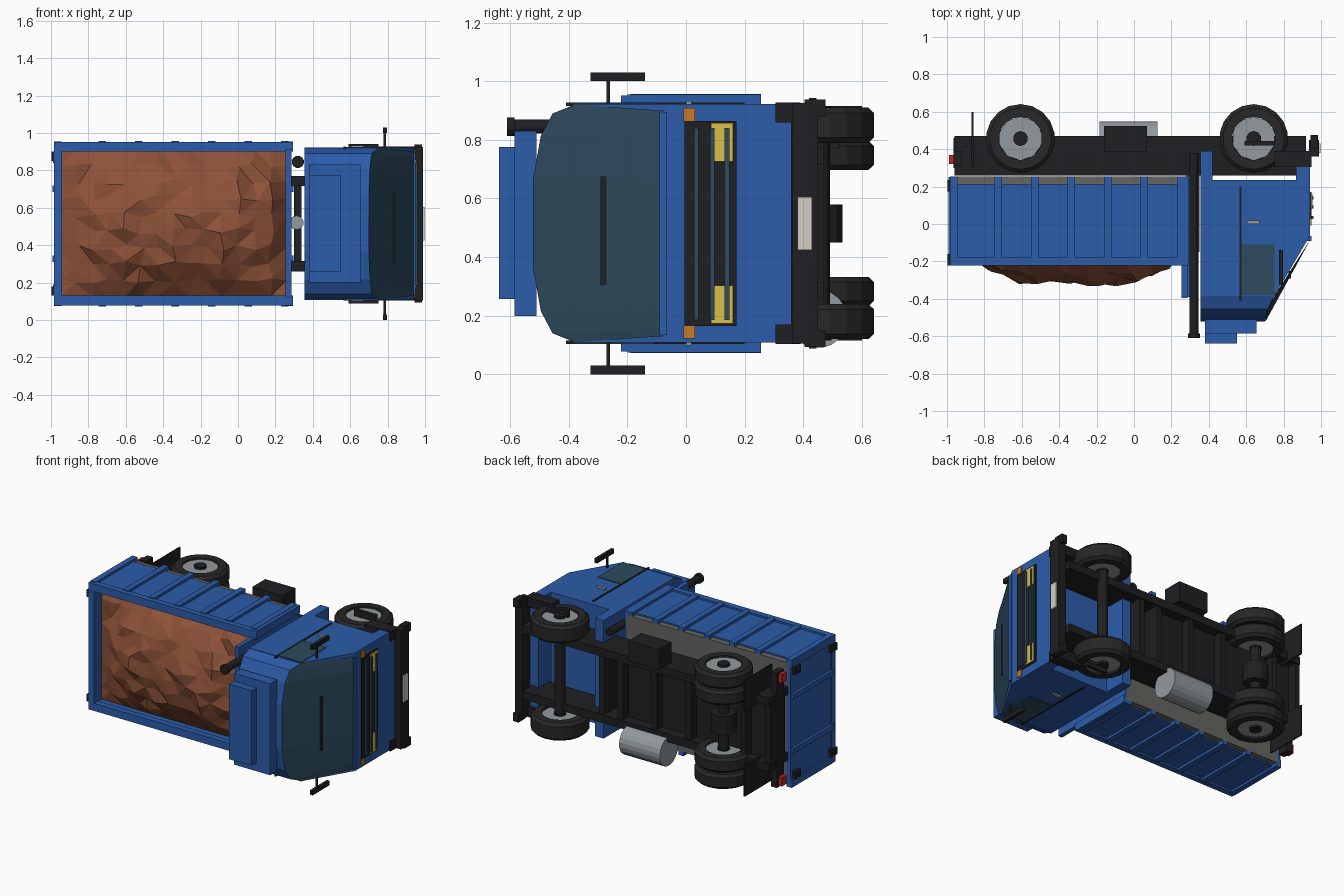
import bpy, bmesh, math, random
from mathutils import Vector, Matrix

if "Cube" in bpy.data.objects:
    bpy.data.objects.remove(bpy.data.objects["Cube"])

random.seed(4)
ZC = 0.515  # truck centre plane: length runs along x, truck "up" is -y, width is z


def mat(name, r, g, b):
    m = bpy.data.materials.new(name)
    m.diffuse_color = (r, g, b, 1)
    m.use_nodes = True
    m.node_tree.nodes["Principled BSDF"].inputs["Base Color"].default_value = m.diffuse_color
    return m


BLUE = mat("blue_paint", .025, .107, .40)
DARK = mat("black", .014, .014, .016)
TYRE = mat("rubber", .02, .02, .02)
GLASS = mat("glass", .026, .07, .11)
SOIL = mat("soil", .27, .085, .04)
STEEL = mat("steel", .29, .32, .34)
FLOOR = mat("floor_grey", .13, .13, .12)
YELLOW = mat("lamp_yellow", .70, .53, .07)
ORANGE = mat("lamp_orange", .58, .20, .02)
RED = mat("lamp_red", .50, .02, .02)
WHITE = mat("plate_white", .65, .63, .55)


def finish(name, bm, m):
    bmesh.ops.recalc_face_normals(bm, faces=bm.faces)
    me = bpy.data.meshes.new(name)
    bm.to_mesh(me)
    bm.free()
    me.materials.append(m)
    o = bpy.data.objects.new(name, me)
    bpy.context.collection.objects.link(o)
    return o


def loft(name, rings, m, sides=(0,), caps=True, closed=True):
    """Skin rings of points; sides=(0, 1) adds a copy mirrored across the centre plane."""
    for s in sides:
        bm = bmesh.new()
        vs = [[bm.verts.new((x, y, 2 * ZC - z if s else z)) for x, y, z in r] for r in rings]
        n = len(rings[0])
        for a, b in zip(vs, vs[1:]):
            for i in range(n):
                bm.faces.new((a[i], a[(i + 1) % n], b[(i + 1) % n], b[i]))
        if caps:
            bm.faces.new(vs[0])
            bm.faces.new(vs[-1])
        elif closed:
            for i in range(n):
                bm.faces.new((vs[-1][i], vs[-1][(i + 1) % n], vs[0][(i + 1) % n], vs[0][i]))
        finish(name, bm, m)


def prism(name, pts, z0, z1, m, sides=(0,)):
    loft(name, [[(x, y, z) for x, y in pts] for z in (z0, z1)], m, sides)


def box(name, x0, x1, y0, y1, z0, z1, m, sides=(0,)):
    prism(name, [(x0, y0), (x1, y0), (x1, y1), (x0, y1)], z0, z1, m, sides)


def circle(c, r, axis, n):
    out = []
    for i in range(n):
        a = 2 * math.pi * (i + .5) / n
        u, v = r * math.cos(a), r * math.sin(a)
        out.append({"x": (c[0], c[1] + u, c[2] + v), "y": (c[0] + u, c[1], c[2] + v),
                    "z": (c[0] + u, c[1] + v, c[2])}[axis])
    return out


def cyl(name, a, b, r, axis, m, n=12, sides=(0,)):
    loft(name, [circle(a, r, axis, n), circle(b, r, axis, n)], m, sides)


BOTH = (0, 1)

# Wheels: single at the front, dual at the rear
def wheel(name, x, z0, z1, sides=BOTH):
    y = .457
    prof = [(.115, z0), (.165, z0), (.184, z0 + .018), (.184, z1 - .018), (.165, z1), (.115, z1)]
    loft(name + "_tyre", [circle((x, y, z), r, "z", 18) for r, z in prof], TYRE, sides, caps=False)
    cyl(name + "_rim", (x, y, z0 + .012), (x, y, z1 - .012), .117, "z", STEEL, 10, sides)
    cyl(name + "_hub", (x, y, z0), (x, y, z1 + .004), .04, "z", DARK, 10, sides)


wheel("front_wheel", .64, .79, .91)
wheel("rear_outer_wheel", -.607, .81, .91)
wheel("rear_inner_wheel", -.607, .697, .797)
for n, x in (("front", .64), ("rear", -.607)):
    cyl(n + "_axle", (x, .457, .2), (x, .457, .83), .035, "z", DARK)
cyl("differential", (-.607, .457, .45), (-.607, .457, .58), .08, "z", DARK)

# Chassis rails, middle plate and cross members
box("chassis_rail", -.96, .92, .26, .47, .715, .77, DARK, BOTH)
box("chassis_plate", -.94, .2, .30, .40, .3, .73, DARK)
for x in (-.965, -.78, -.36, -.1, .16, .30):
    box("cross_member", x, x + .04, .30, .46, .3, .73, DARK)
box("rear_light_bar", -.965, -.92, .31, .39, .12, .91, DARK)
box("tail_light", -.99, -.965, .32, .37, .84, .90, RED, BOTH)
box("mud_flap", -.868, -.858, .30, .60, .70, .915, DARK, BOTH)
box("fuel_box", -.16, .07, .385, .525, .77, .91, DARK)
cyl("air_tank", (-.185, .45, .19), (.125, .45, .19), .1, "x", STEEL, 20)

# Tipper bed: floor, walls, rails, ribs
box("bed_floor", -.96, .275, .215, .255, .10, .93, FLOOR)
box("bed_side", -.97, .28, -.20, .215, .905, .94, BLUE, BOTH)
box("bed_top_rail", -.985, .295, -.222, -.18, .900, .952, BLUE, BOTH)
for i in range(6):
    x = -.745 + i * .195
    box("bed_rib", x, x + .04, -.19, .255, .93, .957, BLUE, BOTH)
box("bed_rear_post", -.985, -.945, -.2, .255, .90, .955, BLUE, BOTH)
box("bed_front_post", .255, .295, -.2, .255, .90, .955, BLUE, BOTH)
box("tailgate", -.975, -.945, -.20, .255, .10, .93, BLUE)
box("tailgate_top_rail", -.985, -.942, -.222, -.18, .10, .93, BLUE)
box("tailgate_rib", -.993, -.97, -.2, .25, .685, .72, BLUE, BOTH)
box("tailgate_hinge", -.998, -.96, -.222, -.16, .85, .90, DARK, BOTH)
box("tailgate_latch", -.998, -.96, .175, .235, .85, .90, DARK, BOTH)
box("headboard", .255, .285, -.395, .255, .12, .91, BLUE)
box("headboard_rib", .28, .298, -.39, .255, .685, .715, BLUE, BOTH)
cyl("hoist_ram", (.313, .32, .52), (.313, -.15, .52), .038, "y", STEEL, 10)

# Heaped faceted soil load
bm = bmesh.new()
NX, NZ = 14, 9
grid = []
for i in range(NX + 1):
    row = []
    for j in range(NZ + 1):
        u, v = i / NX, j / NZ
        edge = i in (0, NX) or j in (0, NZ)
        du = 0 if edge else random.uniform(-.018, .018)
        dv = 0 if edge else random.uniform(-.018, .018)
        dome = min(1, 3.6 * u * (1.06 - u) * 1.2) * math.sin(math.pi * v) ** .8
        y = -.135 - .185 * dome - (0 if edge else random.uniform(-.02, .022))
        row.append(bm.verts.new((-.95 + 1.21 * u + du, -.135 if edge else y, .125 + .785 * v + dv)))
    grid.append(row)
for i in range(NX):
    for j in range(NZ):
        bm.faces.new((grid[i][j], grid[i + 1][j], grid[i + 1][j + 1], grid[i][j + 1]))
bmesh.ops.triangulate(bm, faces=bm.faces)
finish("soil_load", bm, SOIL)

# Cab body, rounded roof and wraparound windscreen
prism("cab_body", [(.355, .39), (.42, .39), (.42, .235), (.865, .235), (.865, .37), (.94, .36),
                   (.94, -.065), (.75, -.385), (.355, -.385)], .108, .922, BLUE)
half = [(.75, -.38, .405), (.715, -.455, .375), (.705, -.495, .30), (.70, -.522, .15)]
arch = [(x, y, ZC + d) for x, y, d in half] + [(x, y, ZC - d) for x, y, d in reversed(half)]
loft("cab_roof", [[(.355, y, z) for x, y, z in arch], arch], BLUE)
base = [(.946, -.078, ZC + (z - ZC) * .95) for x, y, z in arch]
loft("windscreen", [[(x + .003, y, z) for x, y, z in arch], base], GLASS, caps=False, closed=False)
box("windscreen_sill", .92, .948, -.09, -.065, .135, .895, BLUE)
box("roof_box_lower", .38, .655, -.585, -.51, .20, .83, BLUE)
box("roof_box_upper", .38, .55, -.638, -.58, .257, .775, BLUE)
prism("side_window", [(.575, -.11), (.75, -.11), (.75, -.38), (.575, -.38)], .915, .926, GLASS, BOTH)
box("door_seal", .564, .576, -.41, .20, .915, .927, DARK, BOTH)
box("door_handle", .605, .67, 0, .018, .92, .932, STEEL, BOTH)
prism("wiper", [(.826, -.292), (.84, -.292), (.84, -.25), (.826, -.25)], .305, .675, DARK)
box("mirror_arm", .779, .791, -.271, -.259, .90, 1.01, DARK, BOTH)
box("mirror", .775, .797, -.325, -.14, 1.0, 1.03, DARK, BOTH)
box("cab_step", .59, .75, .42, .445, .88, .942, DARK, BOTH)
box("bumper_return", .75, .95, .305, .39, .86, .927, DARK, BOTH)

# Front face: grille, lamps, bumper, plate
box("grille", .93, .948, -.005, .172, .165, .865, DARK)
for y in (.035, .09, .14):
    box("grille_bar", .94, .96, y - .008, y + .008, .185, .84, GLASS)
box("headlight", .935, .954, .085, .16, .727, .857, YELLOW, BOTH)
box("indicator", .93, .948, -.008, .03, .865, .908, ORANGE, BOTH)
box("bumper", .935, .988, .362, .45, .105, .925, DARK)
box("bumper_end", .945, .985, .405, .475, .88, .937, DARK, BOTH)
box("number_plate", .98, .998, .38, .43, .425, .605, WHITE)

# Exhaust stack behind the cab
cyl("exhaust_stack", (.32, .38, .845), (.32, -.59, .845), .025, "y", DARK)
cyl("exhaust_tip", (.32, -.585, .845), (.32, -.61, .845), .033, "y", DARK)
